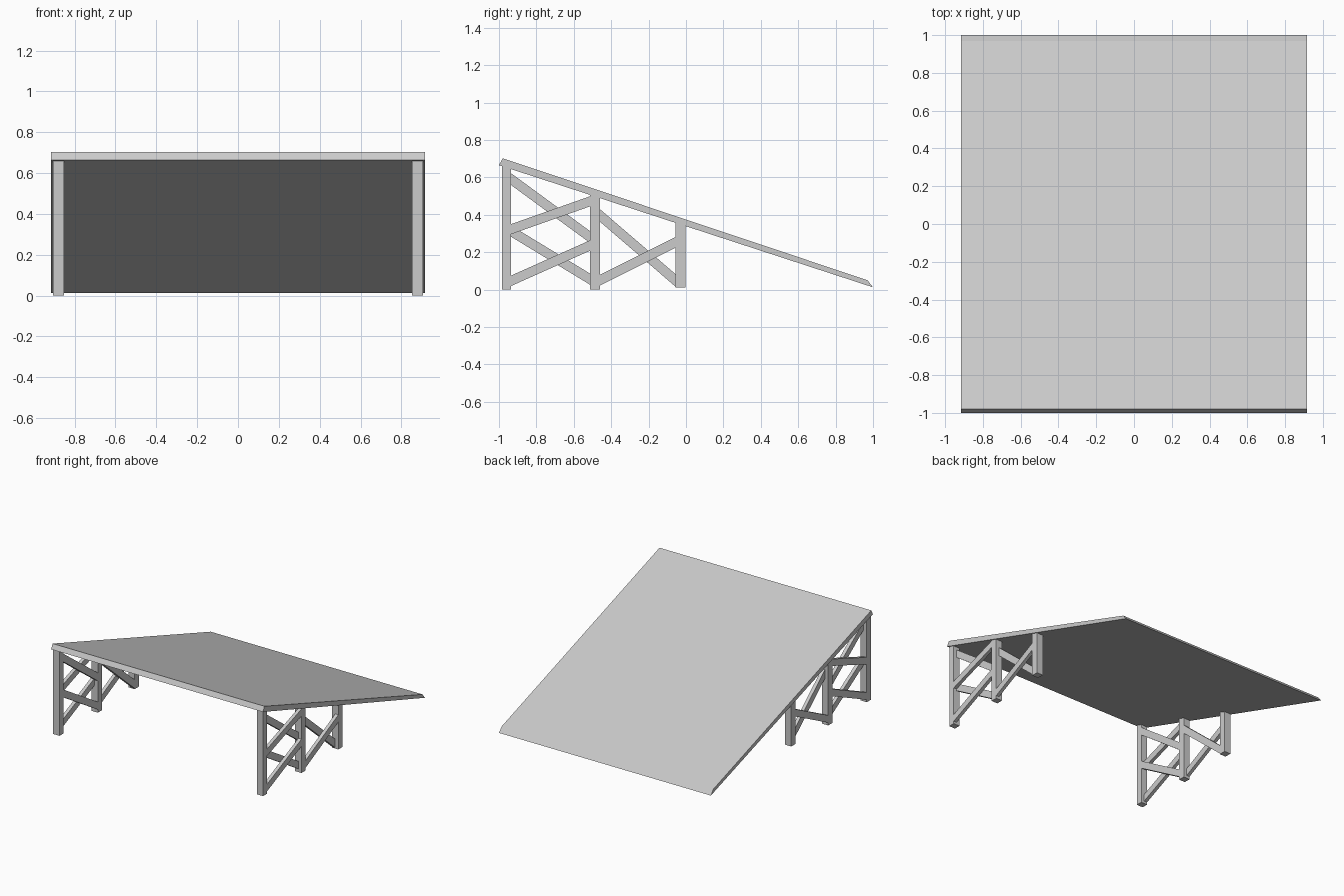
import bpy
import math

if "Cube" in bpy.data.objects:
    bpy.data.objects.remove(bpy.data.objects["Cube"])


def extrude_x(name, profile, x0, x1):
    """Solid made from a (y, z) profile stretched between two x positions."""
    n = len(profile)
    verts = [(x, y, z) for x in (x0, x1) for y, z in profile]
    # profiles run clockwise seen from +x
    faces = [tuple(range(n)), tuple(reversed(range(n, 2 * n)))]
    for i in range(n):
        j = (i + 1) % n
        faces.append((i, i + n, j + n, j))
    mesh = bpy.data.meshes.new(name)
    mesh.from_pydata(verts, [], faces)
    mesh.update()
    obj = bpy.data.objects.new(name, mesh)
    bpy.context.collection.objects.link(obj)
    return obj


def mirror_x(obj):
    mod = obj.modifiers.new("other_side", 'MIRROR')
    mod.use_axis = (True, False, False)


def deck_under(y):
    return 0.665 - 0.3265 * (y + 1)


# Sloping ramp deck with bevelled tip
extrude_x("ramp_deck", [(-1.0, 0.665), (-0.98, 0.702), (0.97, 0.05), (1.0, 0.012)], -0.915, 0.915)

IN, MID, OUT = 0.853, 0.88, 0.907

# Posts, tops cut to the slope of the deck
for name, y0, y1, foot in (("front_post", -0.985, -0.935, 0.0),
                           ("middle_post", -0.512, -0.46, 0.0),
                           ("rear_post", -0.057, -0.003, 0.01)):
    mirror_x(extrude_x(name, [(y0, foot), (y0, deck_under(y0)),
                              (y1, deck_under(y1)), (y1, foot)], IN, OUT))

# Crossed braces: falling ones inside, rising ones outside
A, B = (-0.935, -0.512), (-0.46, -0.057)
for name, (y0, y1), z0, z1 in (("upper_falling_brace", A, 0.59, 0.28),
                               ("upper_rising_brace", A, 0.323, 0.472),
                               ("lower_falling_brace", A, 0.312, 0.055),
                               ("lower_rising_brace", A, 0.047, 0.236),
                               ("rear_falling_brace", B, 0.396, 0.05),
                               ("rear_rising_brace", B, 0.05, 0.252)):
    h = 0.0255 * math.hypot(1, (z1 - z0) / (y1 - y0))
    x0, x1 = (MID, OUT) if z1 > z0 else (IN, MID)
    mirror_x(extrude_x(name, [(y0, z0 - h), (y0, z0 + h), (y1, z1 + h), (y1, z1 - h)], x0, x1))
